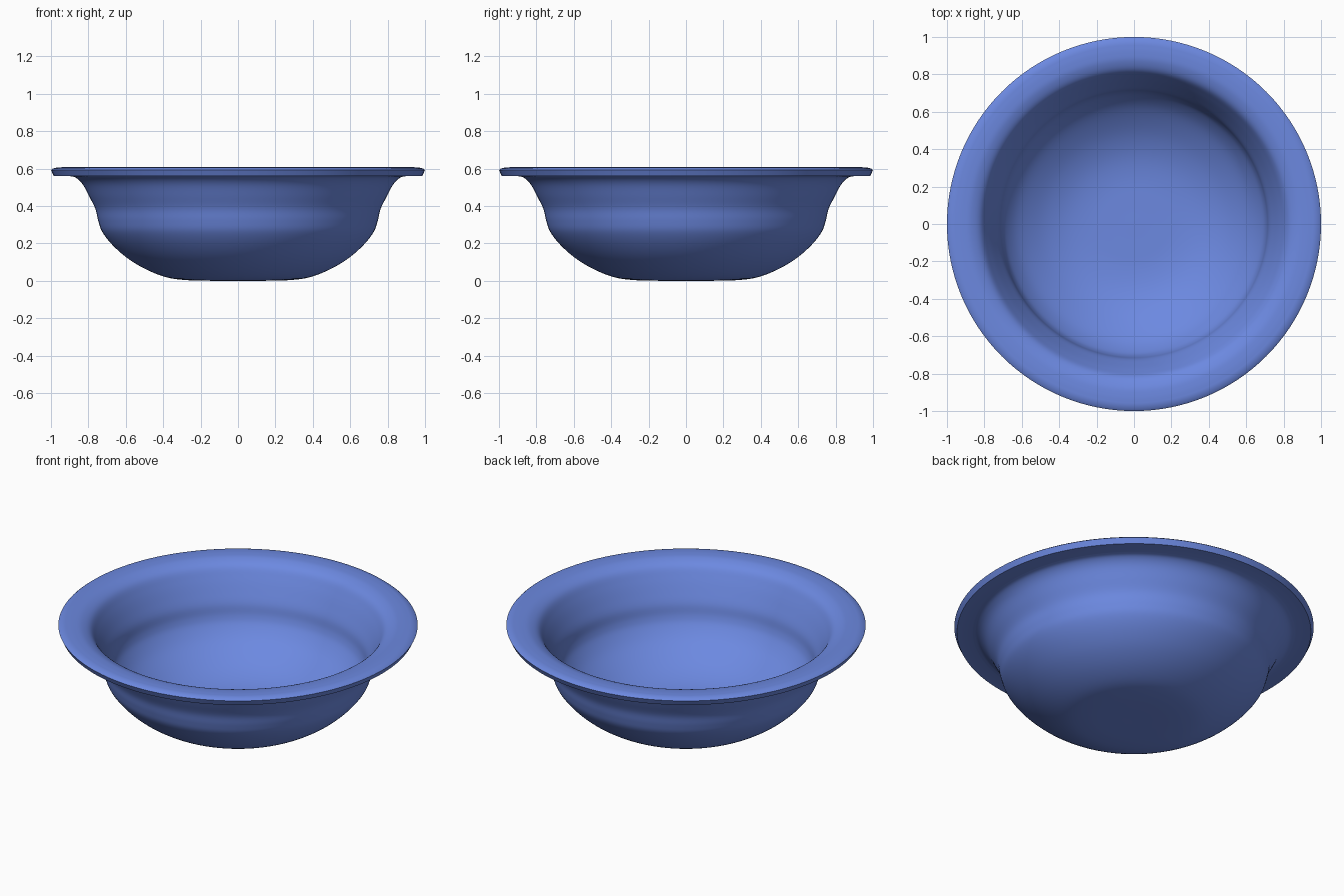
import bpy, bmesh, math
from mathutils import Vector

if "Cube" in bpy.data.objects:
    bpy.data.objects.remove(bpy.data.objects["Cube"])

SEGMENTS = 128


def smooth_curve(points, steps=5):
    """Catmull-Rom curve through (radius, height) points."""
    p = [Vector(q) for q in points]
    p = [2 * p[0] - p[1]] + p + [2 * p[-1] - p[-2]]
    out = []
    for i in range(1, len(p) - 2):
        a, b, c, d = p[i - 1:i + 3]
        for k in range(steps):
            t = k / steps
            out.append(0.5 * (2 * b + (c - a) * t + (2 * a - 5 * b + 4 * c - d) * t * t
                              + (3 * b - a - 3 * c + d) * t ** 3))
    return out + [p[-2]]


def lathe(name, profile):
    """Spin a profile around z; end points on the axis become poles."""
    bm = bmesh.new()
    verts = [bm.verts.new((max(r, 0), 0, z)) for r, z in profile]
    edges = [bm.edges.new(pair) for pair in zip(verts, verts[1:])]
    bmesh.ops.spin(bm, geom=verts + edges, axis=(0, 0, 1), cent=(0, 0, 0),
                   angle=math.tau, steps=SEGMENTS, use_merge=True)
    bmesh.ops.remove_doubles(bm, verts=bm.verts, dist=1e-5)
    bmesh.ops.recalc_face_normals(bm, faces=bm.faces)
    mesh = bpy.data.meshes.new(name)
    bm.to_mesh(mesh)
    bm.free()
    obj = bpy.data.objects.new(name, mesh)
    bpy.context.collection.objects.link(obj)
    bpy.context.view_layer.objects.active = obj
    obj.select_set(True)
    bpy.ops.object.shade_smooth_by_angle(angle=math.radians(35))
    return obj


# outer wall: flat foot, round belly, waist and flare under the rim
outer = [(0, 0), (0.14, 0), (0.27, 0.003), (0.38, 0.018), (0.49, 0.06), (0.59, 0.12),
         (0.67, 0.19), (0.725, 0.26), (0.747, 0.32), (0.763, 0.385), (0.795, 0.45),
         (0.83, 0.515), (0.865, 0.55), (0.90, 0.56)]
# flat-bottomed rim edge
rim = [(0.985, 0.56), (1.0, 0.592), (0.99, 0.6)]
# inner wall from the rim down to the floor
inner = [(0.965, 0.606), (0.92, 0.607), (0.87, 0.601), (0.82, 0.575), (0.785, 0.52),
         (0.75, 0.45), (0.722, 0.385), (0.708, 0.32), (0.685, 0.27), (0.63, 0.205),
         (0.55, 0.145), (0.46, 0.095), (0.36, 0.06), (0.25, 0.043), (0.12, 0.04), (0, 0.04)]

bowl = lathe("bowl", smooth_curve(outer) + [Vector(q) for q in rim] + smooth_curve(inner))
mat = bpy.data.materials.new("blue_glaze")
mat.diffuse_color = (0.15, 0.25, 0.75, 1)
mat.use_nodes = True
mat.node_tree.nodes["Principled BSDF"].inputs["Base Color"].default_value = mat.diffuse_color
bowl.data.materials.append(mat)
